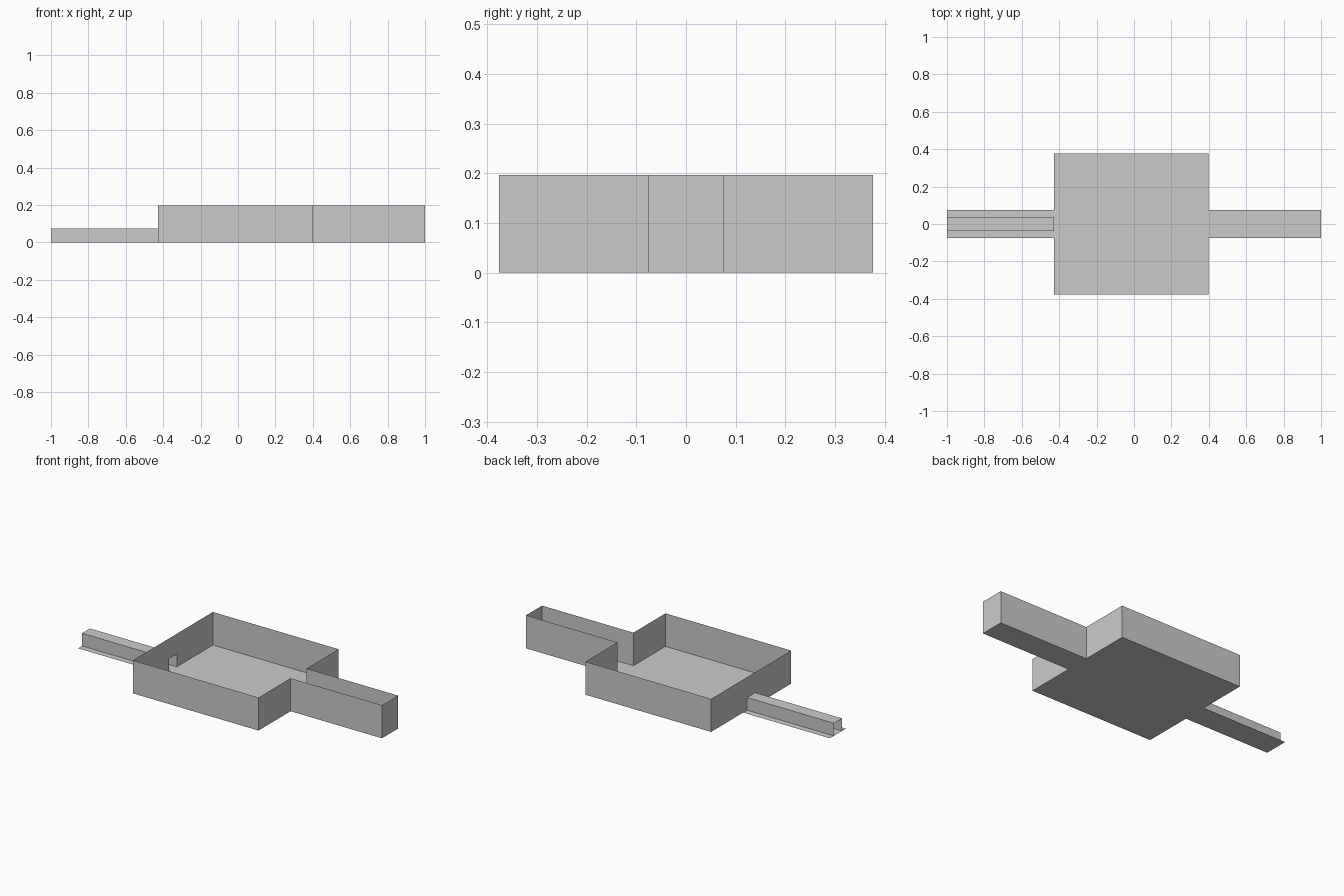
import bpy

if "Cube" in bpy.data.objects:
    bpy.data.objects.remove(bpy.data.objects["Cube"])

XL, XR = -0.4286, 0.3985   # room ends
RY = 0.376                 # room half depth
CY = 0.0752                # corridor and floor strip half width
TY, TZ = 0.0376, 0.0752    # tunnel half width and height
H = 0.1965                 # wall height


def sheet(name, verts, faces):
    mesh = bpy.data.meshes.new(name)
    mesh.from_pydata(verts, [], faces)
    mesh.update()
    obj = bpy.data.objects.new(name, mesh)
    bpy.context.collection.objects.link(obj)
    return obj


def floor(name, x0, x1, y):
    sheet(name, [(x0, -y, 0), (x1, -y, 0), (x1, y, 0), (x0, y, 0)], [(0, 1, 2, 3)])


def walls(name, path, height):
    """Thin wall standing on an open plan path."""
    n = len(path)
    verts = [(x, y, z) for z in (0, height) for x, y in path]
    sheet(name, verts, [(i, i + 1, n + i + 1, n + i) for i in range(n - 1)])


# Floors
floor("room_floor", XL, XR, RY)
floor("corridor_floor", XR, 1, CY)
floor("tunnel_floor", -1, XL, CY)

# Room walls running out into the closed-ended corridor
walls("room_and_corridor_walls",
      [(XL, -RY), (XR, -RY), (XR, -CY), (1, -CY),
       (1, CY), (XR, CY), (XR, RY), (XL, RY)], H)

# Left wall with the tunnel doorway: two side panels and a lintel
ys = (RY, TY, -TY, -RY)
doorway = [(XL, y, z) for z in (0, TZ, H) for y in ys]
sheet("doorway_wall", doorway,
      [(0, 1, 5, 9, 8), (2, 3, 11, 10, 6), (5, 6, 10, 9)])

# Low roofed tunnel, open at both ends
section = [(TY, 0), (TY, TZ), (-TY, TZ), (-TY, 0)]
sheet("tunnel", [(x, y, z) for x in (-1, XL) for y, z in section],
      [(i, i + 4, i + 5, i + 1) for i in range(3)])
